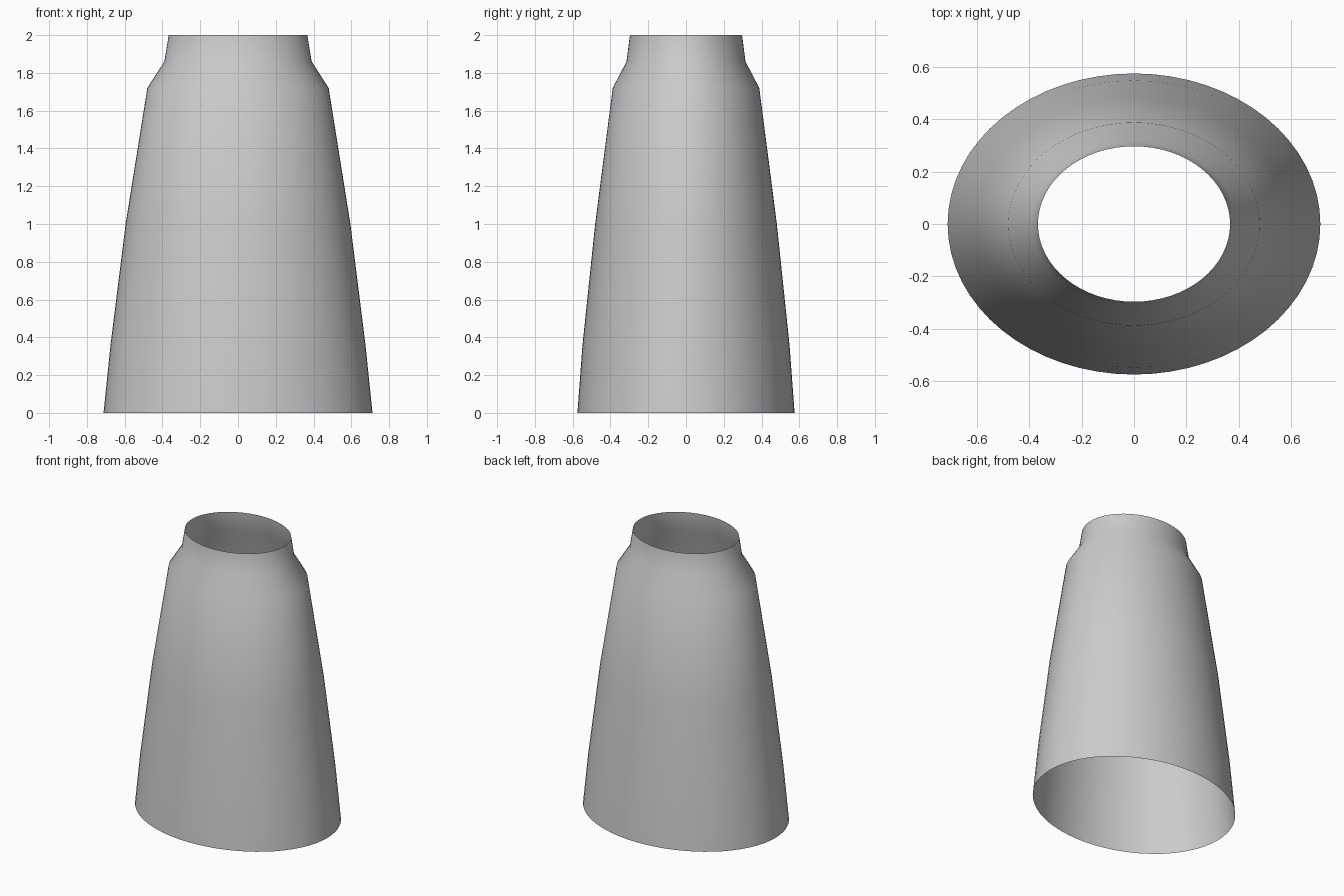
import bpy
import math

cube = bpy.data.objects.get("Cube")
if cube:
    bpy.data.objects.remove(cube, do_unlink=True)

SIDES = 64

# Plain grey surface
grey = bpy.data.materials.new("light_grey")
grey.use_nodes = True
colour = (0.6, 0.6, 0.6, 1)
grey.diffuse_color = colour
grey.node_tree.nodes["Principled BSDF"].inputs["Base Color"].default_value = colour

# Half width, half depth and height of each oval ring, from hem to neck
rings = [
    (0.712, 0.575, 0.0),
    (0.675, 0.548, 0.36),
    (0.595, 0.481, 1.0),
    (0.48, 0.388, 1.72),
    (0.39, 0.315, 1.86),
    (0.367, 0.297, 2.0),
]

verts = []
for width, depth, z in rings:
    for i in range(SIDES):
        a = math.tau * i / SIDES
        verts.append((width * math.cos(a), depth * math.sin(a), z))

# Bridge neighbouring rings, leaving both ends open
faces = []
for r in range(len(rings) - 1):
    low, high = r * SIDES, (r + 1) * SIDES
    for i in range(SIDES):
        j = (i + 1) % SIDES
        faces.append((low + i, low + j, high + j, high + i))

mesh = bpy.data.meshes.new("tapered_sleeve")
mesh.from_pydata(verts, [], faces)
mesh.materials.append(grey)
mesh.shade_smooth()
sleeve = bpy.data.objects.new("tapered_sleeve", mesh)
bpy.context.collection.objects.link(sleeve)
